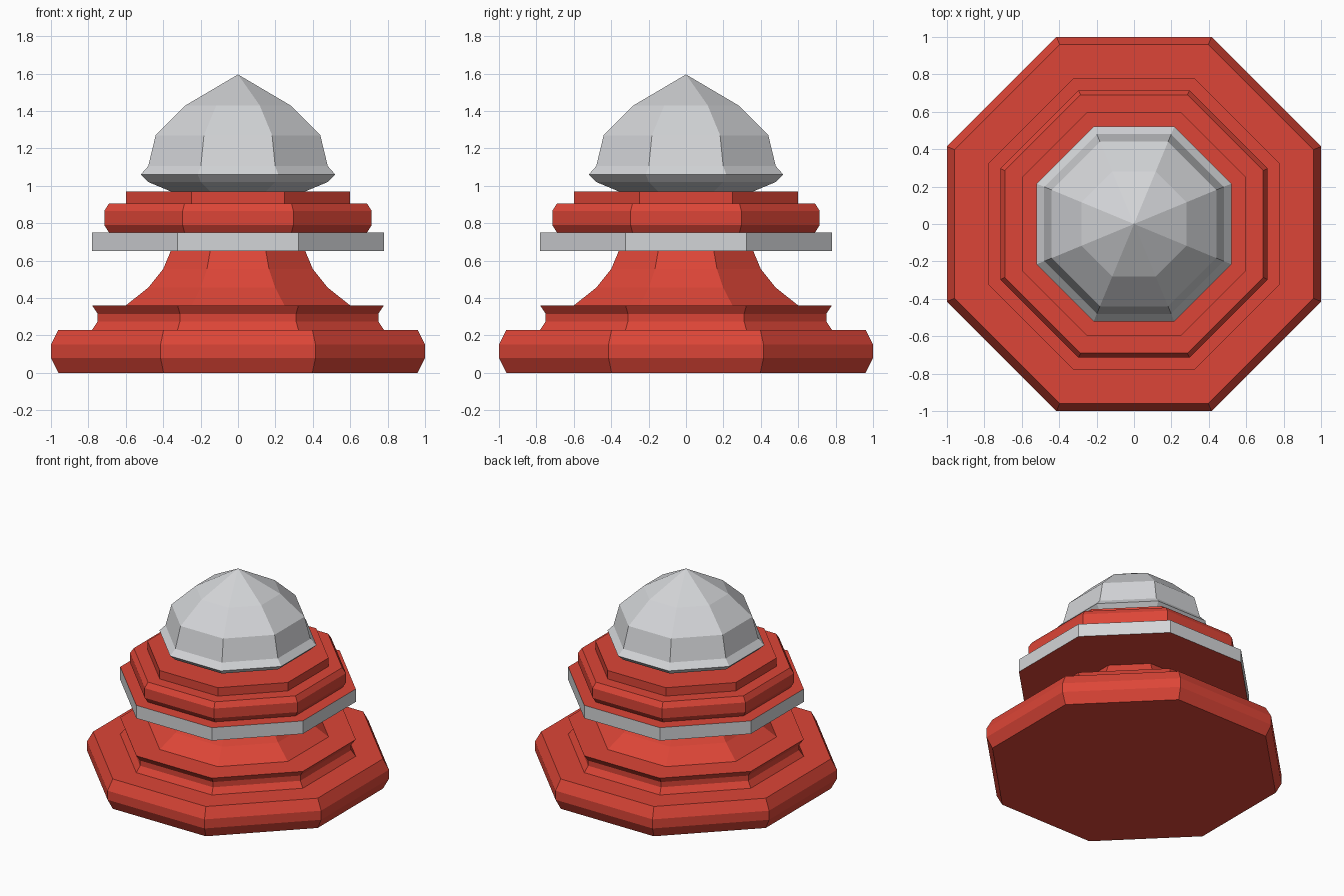
import bpy
import bmesh
from math import cos, sin, pi

cube = bpy.data.objects.get("Cube")
if cube:
    bpy.data.objects.remove(cube, do_unlink=True)

SIDES = 8


def make_material(name, colour):
    mat = bpy.data.materials.new(name)
    mat.use_nodes = True
    mat.diffuse_color = (*colour, 1)
    bsdf = mat.node_tree.nodes["Principled BSDF"]
    bsdf.inputs["Base Color"].default_value = (*colour, 1)
    bsdf.inputs["Roughness"].default_value = 0.8
    return mat


red = make_material("warm red", (0.72, 0.06, 0.038))
grey = make_material("pale grey", (0.65, 0.66, 0.68))


def lathe(name, profile, materials):
    """Octagonal solid from (face distance, height) points, flats facing the axes."""
    bm = bmesh.new()
    rings = []
    for dist, z in profile:
        if dist == 0:
            rings.append([bm.verts.new((0, 0, z))] * SIDES)
            continue
        r = dist / cos(pi / SIDES)
        angles = [(2 * i + 1) * pi / SIDES for i in range(SIDES)]
        rings.append([bm.verts.new((r * cos(a), r * sin(a), z)) for a in angles])
    for low, high in zip(rings, rings[1:]):
        for i in range(SIDES):
            j = (i + 1) % SIDES
            corners = [low[i], low[j], high[j], high[i]]
            bm.faces.new(list(dict.fromkeys(corners)))
    bm.faces.new(rings[0][::-1])
    if profile[-1][0] > 0:
        bm.faces.new(rings[-1])
    bmesh.ops.recalc_face_normals(bm, faces=bm.faces)
    mesh = bpy.data.meshes.new(name)
    bm.to_mesh(mesh)
    bm.free()
    for mat in materials:
        mesh.materials.append(mat)
    obj = bpy.data.objects.new(name, mesh)
    bpy.context.collection.objects.link(obj)
    return obj


# Bevelled foot slab
lathe("foot_slab", [(0.96, 0), (1, 0.08), (1, 0.15), (0.96, 0.23)], [red])

# Waisted moulding with the flared neck above it
lathe("moulding", [(0.78, 0.23), (0.75, 0.275), (0.75, 0.315), (0.78, 0.36)], [red])
lathe("flared_neck", [(0.6, 0.36), (0.48, 0.455), (0.4, 0.555), (0.36, 0.65)], [red])

# Wide plate: red top and underside, pale rim
plate = lathe("collar_plate", [(0.78, 0.65), (0.78, 0.75)], [red, grey])
for face in plate.data.polygons:
    face.material_index = int(abs(face.normal.z) < 0.5)

# Bevelled ring and the step under the dome
lathe("upper_ring", [(0.69, 0.75), (0.715, 0.79), (0.715, 0.865), (0.69, 0.905)], [red])
lathe("upper_step", [(0.6, 0.905), (0.6, 0.97)], [red])

# Faceted dome with a flared lip
lathe("dome", [(0.36, 0.97), (0.48, 1.02), (0.52, 1.06), (0.48, 1.105),
               (0.44, 1.27), (0.28, 1.43), (0, 1.595)], [grey])
